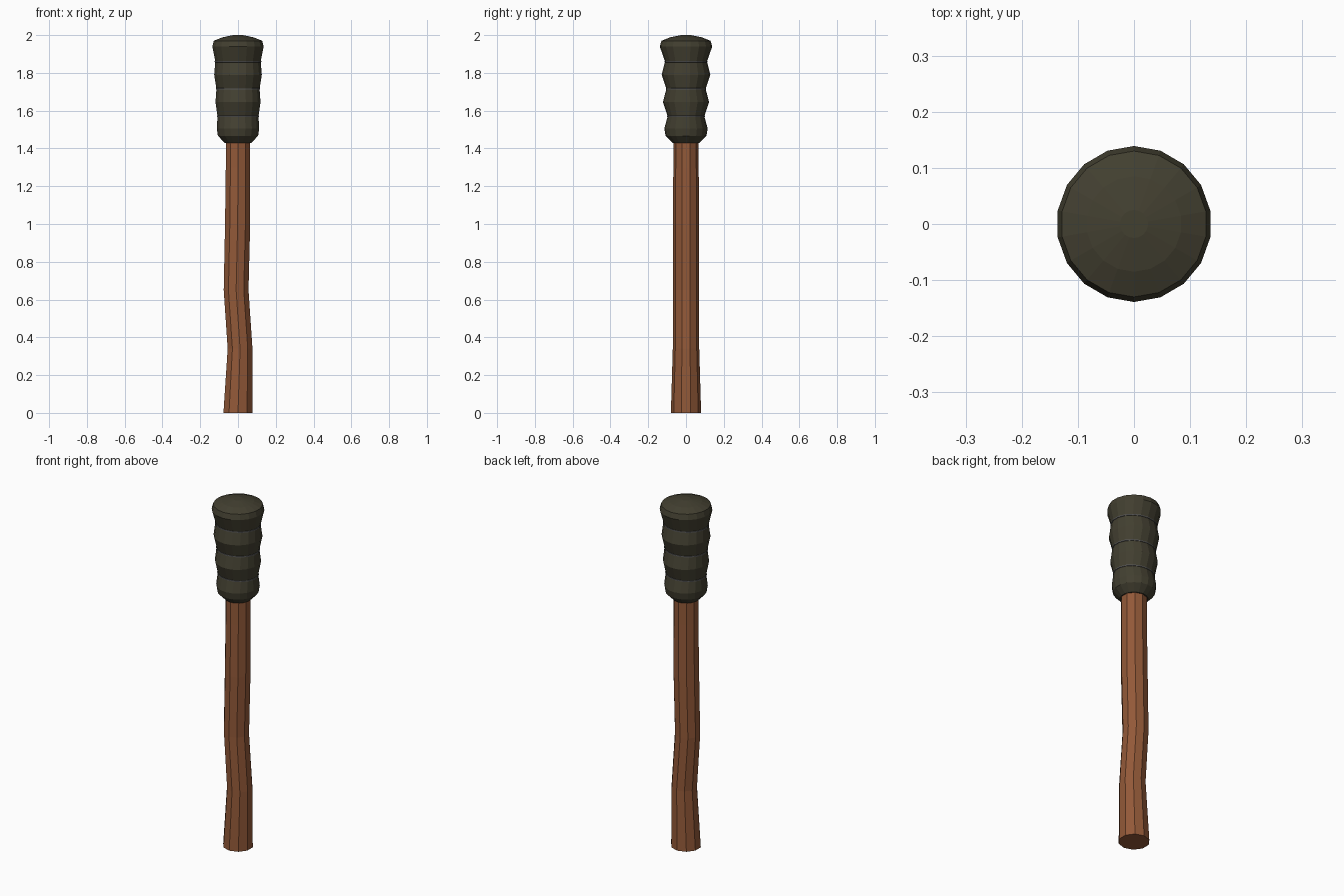
import bpy, bmesh
from math import sin, cos, pi

if "Cube" in bpy.data.objects:
    bpy.data.objects.remove(bpy.data.objects["Cube"])


def material(name, rgb):
    m = bpy.data.materials.new(name)
    m.diffuse_color = (*rgb, 1)
    m.use_nodes = True
    m.node_tree.nodes["Principled BSDF"].inputs["Base Color"].default_value = m.diffuse_color
    return m


def loft(name, sections, sides, mat):
    """Flat-shaded skin through sections of (z, x centre, x radius, y radius), capped."""
    bm = bmesh.new()
    rings = []
    for z, cx, rx, ry in sections:
        rings.append([bm.verts.new((cx + rx * cos(pi / 2 + 2 * pi * i / sides),
                                    ry * sin(pi / 2 + 2 * pi * i / sides), z))
                      for i in range(sides)])
    for a, b in zip(rings, rings[1:]):
        for i in range(sides):
            j = (i + 1) % sides
            bm.faces.new((a[i], a[j], b[j], b[i]))
    bm.faces.new(rings[0][::-1])
    bm.faces.new(rings[-1])
    me = bpy.data.meshes.new(name)
    bm.to_mesh(me)
    bm.free()
    ob = bpy.data.objects.new(name, me)
    bpy.context.collection.objects.link(ob)
    me.materials.append(mat)
    return ob


wood = material("wood", (0.29, 0.10, 0.04))
cloth = material("dark_cloth", (0.055, 0.05, 0.03))
thread = material("thread", (0.10, 0.10, 0.10))

# Slightly crooked wooden handle
loft("handle", [
    (0.00, 0.000, 0.081, 0.080),
    (0.34, 0.011, 0.069, 0.070),
    (0.65, -0.010, 0.069, 0.068),
    (1.00, -0.002, 0.070, 0.070),
    (1.30, 0.000, 0.068, 0.067),
    (1.46, 0.000, 0.068, 0.067),
], 10, wood)

# Wrapped head: bulging cloth bands pinched at the seams
seams = [(1.57, 0.110, 0.097), (1.715, 0.116, 0.104), (1.86, 0.122, 0.111)]
loft("wrapped_head", [
    (1.430, 0, 0.072, 0.072),
    (1.467, 0, 0.108, 0.108),
    (1.505, 0, 0.114, 0.115),
    (1.570, 0, 0.110, 0.097),
    (1.645, 0, 0.121, 0.122),
    (1.715, 0, 0.116, 0.104),
    (1.790, 0, 0.128, 0.129),
    (1.860, 0, 0.122, 0.111),
    (1.940, 0, 0.138, 0.139),
    (1.970, 0, 0.130, 0.130),
    (1.988, 0, 0.085, 0.085),
    (2.000, 0, 0.025, 0.025),
], 18, cloth)

# Thin thread lines in the seams
for n, (z, rx, ry) in enumerate(seams):
    loft(f"seam_thread_{n + 1}", [
        (z - 0.004, 0, rx, ry),
        (z - 0.003, 0, rx + 0.003, ry + 0.003),
        (z + 0.003, 0, rx + 0.003, ry + 0.003),
        (z + 0.004, 0, rx, ry),
    ], 18, thread)
